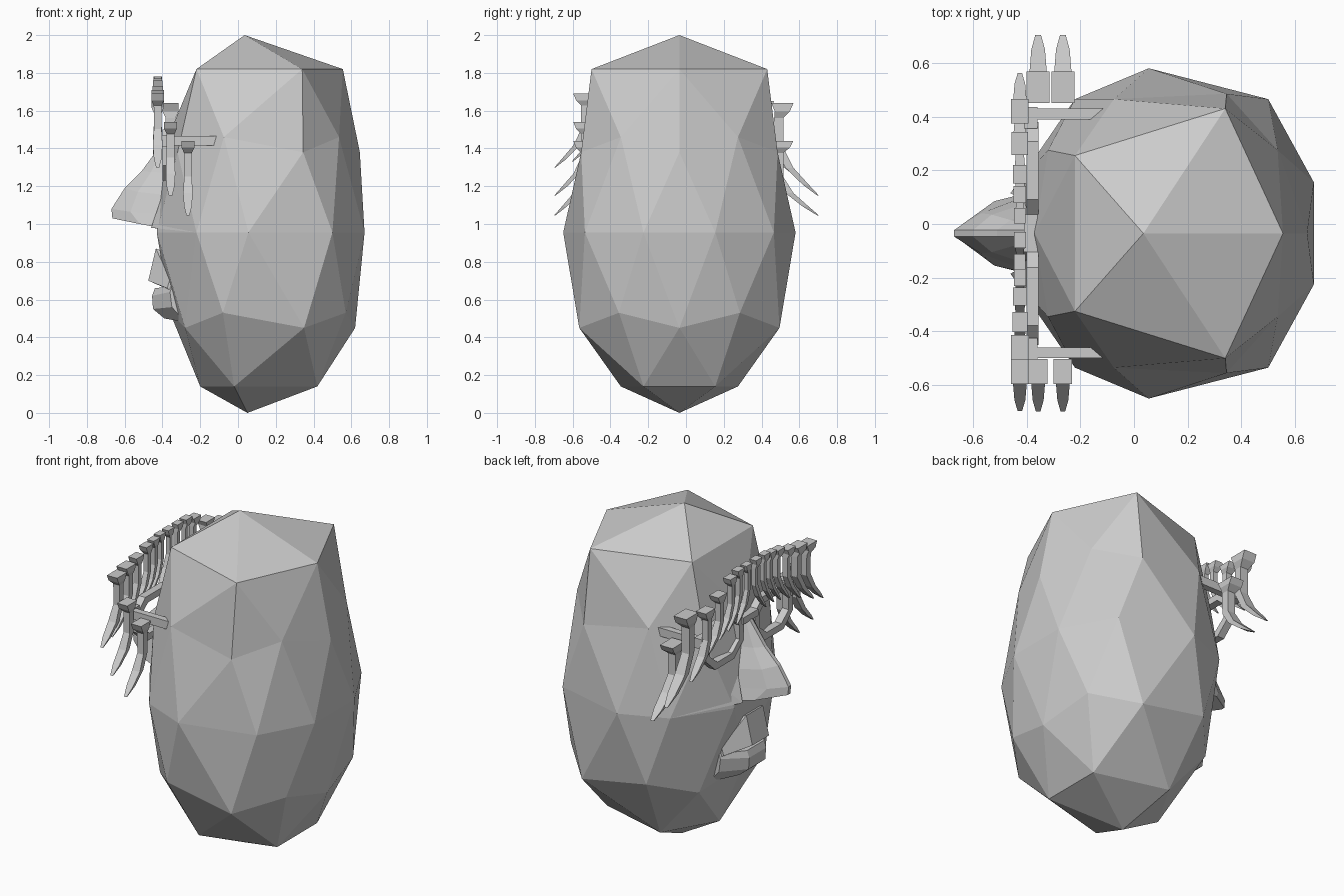
import bpy, bmesh, math
from mathutils import Vector

if "Cube" in bpy.data.objects:
    bpy.data.objects.remove(bpy.data.objects["Cube"])

CY = -0.035  # symmetry plane of the head


def finish(name, bm):
    bmesh.ops.recalc_face_normals(bm, faces=bm.faces)
    me = bpy.data.meshes.new(name)
    bm.to_mesh(me)
    bm.free()
    ob = bpy.data.objects.new(name, me)
    bpy.context.collection.objects.link(ob)
    return ob


def loft(bm, rings, closed=False):
    """Skin a list of equal-length rings; cap the ends unless closed."""
    vs = [[bm.verts.new(p) for p in r] for r in rings]
    n = len(vs[0])
    for i in range(len(vs) if closed else len(vs) - 1):
        a, b = vs[i], vs[(i + 1) % len(vs)]
        for j in range(n):
            bm.faces.new((a[j], a[(j + 1) % n], b[(j + 1) % n], b[j]))
    if not closed:
        bm.faces.new(vs[0])
        bm.faces.new(vs[-1])


# Head: stretched icosphere, each ring reshaped: unit height -> (z, {angle: (x, half y)})
RINGS = {
    0.851: (1.82, {0: (.555, 0), 72: (.34, .465), 144: (-.22, .29)}),
    0.526: (1.46, {36: (.535, .31), 108: (-.075, .50), 180: (-.37, 0)}),
    0.447: (1.38, {0: (.645, 0), 72: (.345, .52), 144: (-.32, .31)}),
    0.0: (.955, {18: (.67, .19), 54: (.50, .50), 90: (.055, .615),
                 126: (-.22, .50), 162: (-.43, .19)}),
    -0.447: (.53, {36: (.57, .32), 108: (-.08, .53), 180: (-.36, 0)}),
    -0.526: (.45, {0: (.62, 0), 72: (.35, .53), 144: (-.28, .31)}),
    -0.851: (.14, {36: (.42, .19), 108: (-.02, .31), 180: (-.20, 0)}),
}
bm = bmesh.new()
bmesh.ops.create_icosphere(bm, subdivisions=2, radius=1)
for v in bm.verts:
    c = v.co.normalized()
    if abs(c.z) > .95:
        v.co = (.035, CY, 2) if c.z > 0 else (.05, CY, 0)
        continue
    z, table = RINGS[min(RINGS, key=lambda k: abs(k - c.z))]
    ang = abs(math.degrees(math.atan2(c.y, c.x)))
    x, y = table[min(table, key=lambda k: abs(k - ang))]
    v.co = (x, CY + math.copysign(y, c.y), z)
finish("head", bm)

# Nose: lofted sections from bridge to base (x ridge, x mid, x back, half mid, half back, z)
bm = bmesh.new()
rings = []
for xr, xm, xb, ym, yb, zr, zb in [
        (-.40, -.39, -.30, .03, .05, 1.43, 1.43),
        (-.51, -.46, -.32, .05, .09, 1.28, 1.27),
        (-.60, -.53, -.35, .07, .13, 1.19, 1.15),
        (-.67, -.57, -.36, .075, .155, 1.08, 1.05),
        (-.665, -.52, -.36, .12, .16, 1.03, .97)]:
    zm = (zr + zb) / 2
    rings.append([(xb, CY - yb, zb), (xm, CY - ym, zm), (xr, CY - .012, zr),
                  (xr, CY + .012, zr), (xm, CY + ym, zm), (xb, CY + yb, zb)])
loft(bm, rings)
finish("nose", bm)

# Cheek planes sloping from the temples to the nose base
for s, side in ((1, "left"), (-1, "right")):
    bm = bmesh.new()
    pts = [(-.08, .495, 1.45), (-.22, .50, .955), (-.46, .15, .98), (-.33, .08, 1.36), (-.30, .1, .96)]
    for p in pts:
        bm.verts.new((p[0], CY + s * p[1], p[2]))
    bmesh.ops.convex_hull(bm, input=bm.verts)
    finish("cheek_" + side, bm)


# Lips: cross-sections swept from corner to corner
def lip(name, middle, corner, half_mid, half_end):
    bm = bmesh.new()
    rings = []
    for y, prof in ((-half_end, corner), (-half_mid, middle), (half_mid, middle), (half_end, corner)):
        rings.append([(x, CY + y, z) for x, z in prof])
    loft(bm, rings)
    finish(name, bm)


lip("upper_lip", [(-.38, .85), (-.435, .87), (-.475, .70), (-.44, .69), (-.37, .69)],
    [(-.30, .70), (-.36, .71), (-.375, .66), (-.36, .65), (-.30, .65)], .08, .21)
lip("lower_lip", [(-.37, .66), (-.44, .66), (-.455, .62), (-.45, .55), (-.39, .50), (-.32, .50)],
    [(-.29, .66), (-.35, .67), (-.36, .64), (-.35, .56), (-.28, .48), (-.25, .50)], .08, .22)


def box(name, lo, hi):
    bm = bmesh.new()
    loft(bm, [[(x, lo[1], lo[2]), (x, hi[1], lo[2]), (x, hi[1], hi[2]), (x, lo[1], hi[2])]
              for x in (lo[0], hi[0])])
    return finish(name, bm)


# Glasses: octagonal frames, bridge, hinges and arms
for s, side in ((1, "left"), (-1, "right")):
    bm = bmesh.new()
    rings = []
    for py, pz in [(-1, -.4), (-.5, -1), (.5, -1), (1, -.4), (1, .5), (.6, 1), (-.6, 1), (-1, .5)]:
        yc = CY + s * .235
        rings.append([(x, yc + s * py * a, 1.365 + pz * b)
                      for x, a, b in ((-.40, .18, .135), (-.355, .18, .135),
                                      (-.355, .14, .095), (-.40, .14, .095))])
    loft(bm, rings, closed=True)
    finish("lens_frame_" + side, bm)
    y = CY + s * .445
    box("glasses_arm_" + side, (-.40, y - .02, 1.415), (-.06, y + .02, 1.465))
    y = CY + s * .43
    box("hinge_" + side, (-.41, y - .04, 1.41), (-.36, y + .04, 1.47))
box("glasses_bridge", (-.41, CY - .07, 1.41), (-.36, CY + .07, 1.45))

# Prongs: block on top, thin shaft, tip flaring outwards
# (fraction down, outward, depth, width)
PRONG = [(0, .0, .11, 1), (.09, 0, .075, 1), (.16, -.1, .045, .62), (.48, -.1, .045, .6),
         (.70, .2, .04, .75), (.88, .65, .03, .6), (1, 1, .008, .25)]


def prong(name, x, y, side, ztop, length, w, reach):
    bm = bmesh.new()
    rings = []
    for t, o, d, k in PRONG:
        d *= w / .08
        yc, z, h = y + side * o * reach, ztop - t * length, w * k / 2
        rings.append([(x - h, yc - d / 2, z), (x + h, yc - d / 2, z),
                      (x + h, yc + d / 2, z), (x - h, yc + d / 2, z)])
    loft(bm, rings)
    finish(name, bm)


# Row along the front of the glasses: (y, top z, length, width)
ROW = [(.42, 1.65, .38, .066), (.30, 1.70, .34, .062), (.185, 1.76, .34, .05),
       (.11, 1.78, .34, .046), (.03, 1.78, .33, .042),
       (-.06, 1.78, .33, .044), (-.14, 1.78, .33, .042), (-.20, 1.77, .33, .044),
       (-.27, 1.76, .34, .05), (-.365, 1.73, .35, .055), (-.46, 1.71, .38, .068),
       (-.55, 1.69, .39, .068)]
for i, (y, zt, ln, w) in enumerate(ROW):
    prong(f"front_prong_{i}", -.425, y, 1 if y > CY else -1, zt, ln, w, w * 2.1)
# Pairs along the arms
for s, side, y, w, r in ((1, "left", .51, .085, .19), (-1, "right", -.55, .068, .145)):
    prong("side_prong_front_" + side, -.357, y, s, 1.64 if s > 0 else 1.54, .49 if s > 0 else .39, w, r)
    prong("side_prong_rear_" + side, -.265, y, s, 1.44, .395, w, r)
